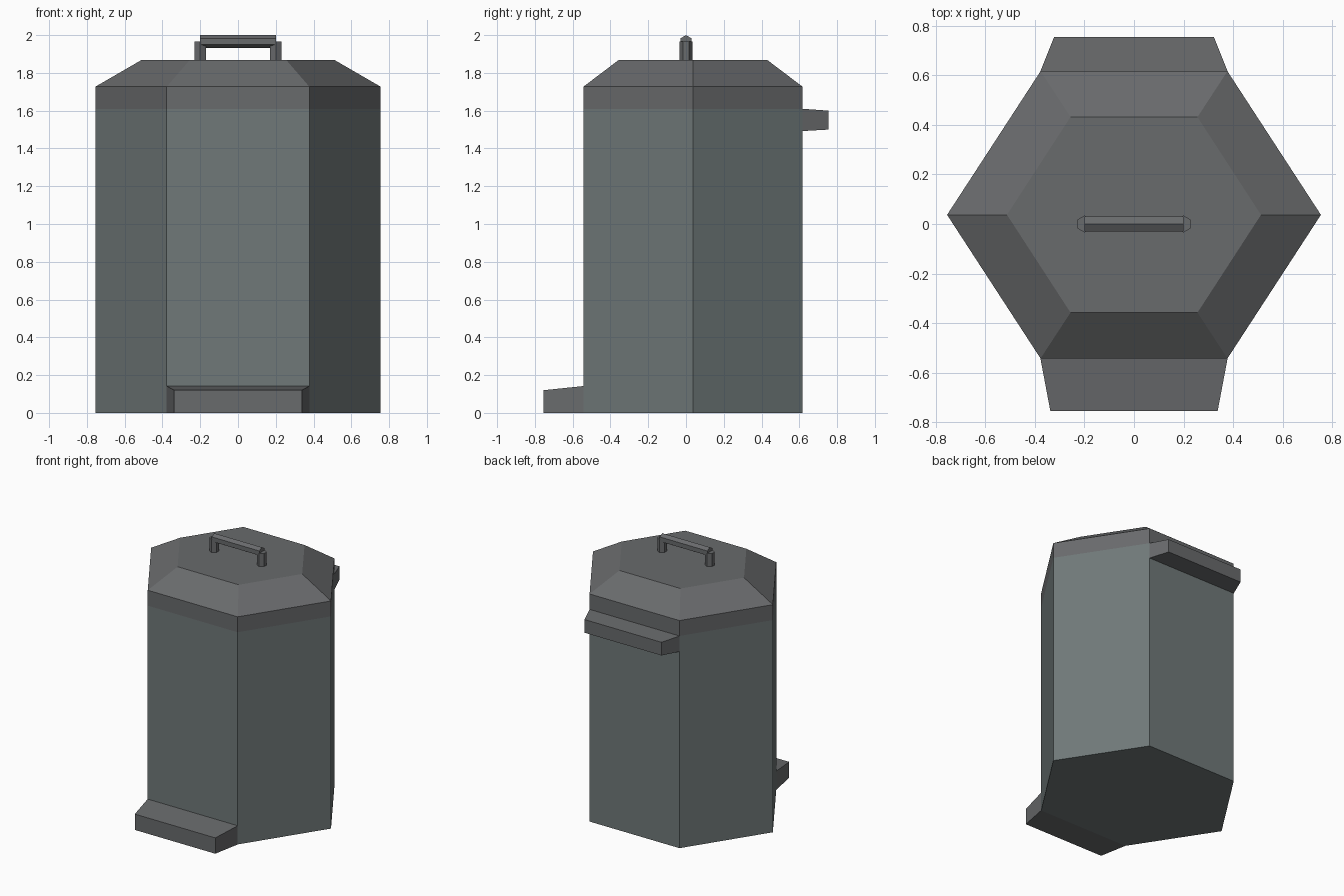
import bpy, bmesh, math

if "Cube" in bpy.data.objects:
    bpy.data.objects.remove(bpy.data.objects["Cube"])


def material(name, rgb):
    m = bpy.data.materials.new(name)
    m.diffuse_color = (*rgb, 1)
    m.use_nodes = True
    m.node_tree.nodes["Principled BSDF"].inputs["Base Color"].default_value = m.diffuse_color
    return m


BODY = material("body_grey_green", (0.16, 0.19, 0.19))
LID = material("lid_grey", (0.14, 0.145, 0.15))


def loft(name, rings, mat, cap_start=False, cap_end=False):
    """Join equal-length point rings with flat faces."""
    bm = bmesh.new()
    loops = [[bm.verts.new(p) for p in ring] for ring in rings]
    for a, b in zip(loops, loops[1:]):
        for i in range(len(a)):
            j = (i + 1) % len(a)
            bm.faces.new((a[i], a[j], b[j], b[i]))
    if cap_start:
        bm.faces.new(loops[0][::-1])
    if cap_end:
        bm.faces.new(loops[-1])
    mesh = bpy.data.meshes.new(name)
    bm.to_mesh(mesh)
    bm.free()
    mesh.materials.append(mat)
    ob = bpy.data.objects.new(name, mesh)
    bpy.context.collection.objects.link(ob)
    return ob


def hexagon(rx, ry, z):
    """Counter-clockwise six-sided ring with points on the x axis."""
    k = ry / math.sin(math.pi / 3)
    return [(rx * math.cos(i * math.pi / 3),
             0.037 + k * math.sin(i * math.pi / 3), z) for i in range(6)]


def rect(y, w, z0, z1):
    """Rectangle facing -y."""
    return [(-w, y, z0), (w, y, z0), (w, y, z1), (-w, y, z1)]


# six-sided bin body, and the lid with its rim and sloped top
loft("bin_body", [hexagon(0.755, 0.58, 0), hexagon(0.755, 0.58, 1.61)], BODY, cap_start=True)
loft("lid", [hexagon(0.755, 0.58, 1.61), hexagon(0.755, 0.58, 1.727),
             hexagon(0.513, 0.395, 1.867)], LID, cap_end=True)

# foot pedal at the front, hinge block at the back
loft("foot_pedal", [rect(-0.543, 0.378, 0, 0.142), rect(-0.755, 0.338, 0, 0.12)],
     LID, cap_end=True)
loft("hinge_block", [rect(0.755, 0.323, 1.5, 1.6), rect(0.617, 0.378, 1.492, 1.61)],
     LID, cap_start=True)

# lid handle: two posts and a grip bar, six-sided
R = 0.034
circle = [(R * math.cos(a), R * math.sin(a))
          for a in (math.pi / 6 + i * math.pi / 3 for i in range(6))]
for side, x in (("left", -0.2), ("right", 0.2)):
    loft(f"handle_post_{side}", [[(x + u, v, z) for u, v in circle] for z in (1.867, 1.966)],
         LID, cap_end=True)
loft("handle_bar", [[(x, u, 1.966 + v) for u, v in circle] for x in (-0.2, 0.2)],
     LID, cap_start=True, cap_end=True)
